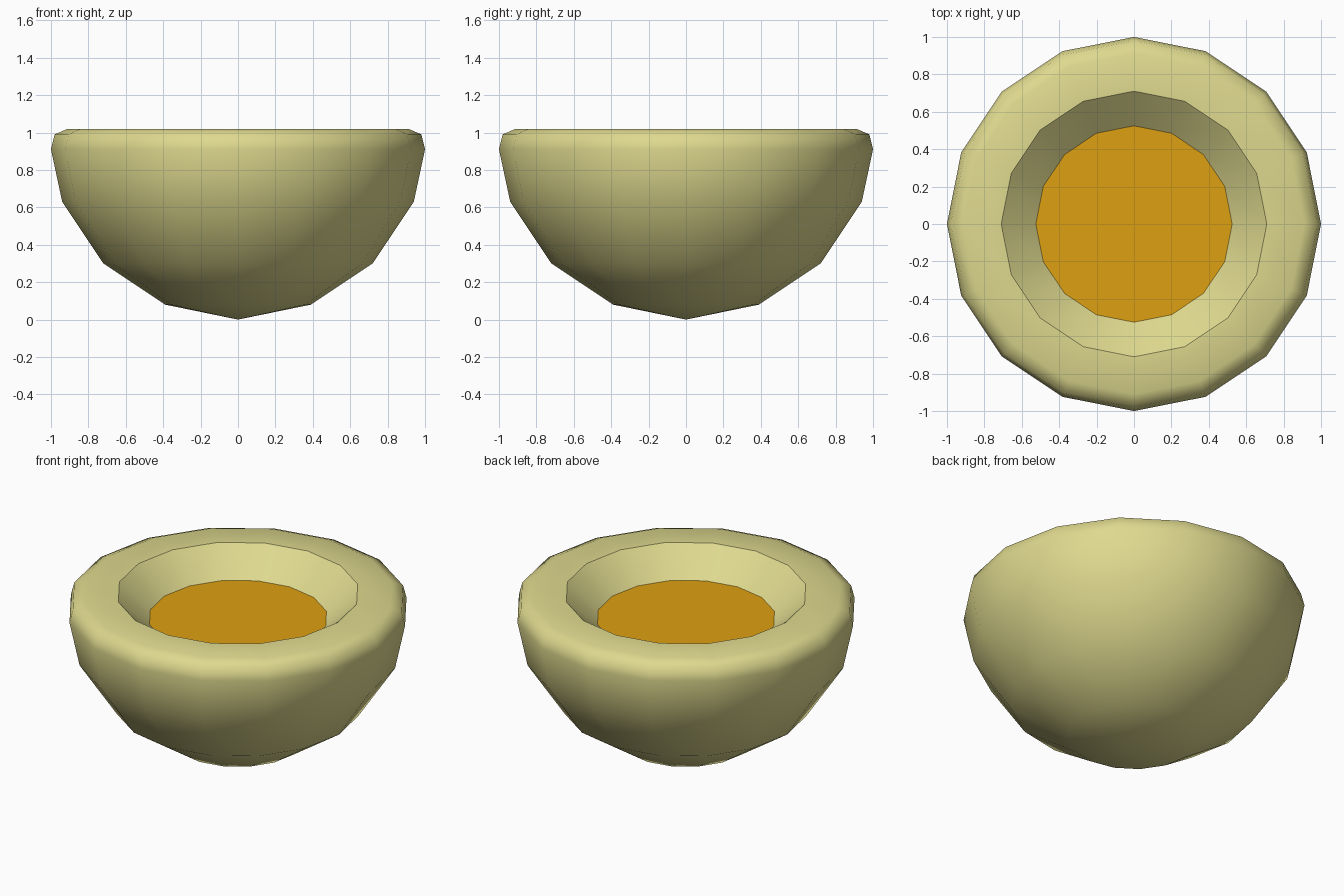
import bpy, bmesh, math

if "Cube" in bpy.data.objects:
    bpy.data.objects.remove(bpy.data.objects["Cube"])

SIDES = 16


def material(name, color):
    m = bpy.data.materials.new(name)
    m.diffuse_color = (*color, 1)
    m.use_nodes = True
    m.node_tree.nodes["Principled BSDF"].inputs["Base Color"].default_value = m.diffuse_color
    return m


def lathe(name, profile, mat, sharp_radius=None):
    """Revolve (radius, z) points around the z axis; radius 0 makes a pole."""
    bm = bmesh.new()
    rings = []
    for r, z in profile:
        if r == 0:
            rings.append([bm.verts.new((0, 0, z))] * SIDES)
        else:
            rings.append([bm.verts.new((r * math.cos(2 * math.pi * i / SIDES),
                                        r * math.sin(2 * math.pi * i / SIDES), z))
                          for i in range(SIDES)])
    for a, b in zip(rings, rings[1:]):
        for i in range(SIDES):
            j = (i + 1) % SIDES
            corners = list(dict.fromkeys((a[i], a[j], b[j], b[i])))
            bm.faces.new(corners).smooth = True
    # Crease where the flat rim drops into the hollow
    if sharp_radius:
        for e in bm.edges:
            if all(abs(v.co.xy.length - sharp_radius) < 1e-4 for v in e.verts):
                e.smooth = False
    mesh = bpy.data.meshes.new(name)
    bm.to_mesh(mesh)
    bm.free()
    mesh.materials.append(mat)
    ob = bpy.data.objects.new(name, mesh)
    bpy.context.collection.objects.link(ob)
    return ob


# Thick rounded bowl with sloping inner wall
lathe("bowl", [(0, 0), (0.39, 0.08), (0.72, 0.30), (0.94, 0.63), (1.0, 0.91),
               (0.98, 0.99), (0.91, 1.02), (0.71, 1.02), (0.525, 0.86)],
      material("bowl_cream", (0.73, 0.69, 0.27)), sharp_radius=0.71)

# Flat filling surface
lathe("soup", [(0.525, 0.86), (0, 0.86)], material("soup_orange", (0.73, 0.35, 0.006)))
